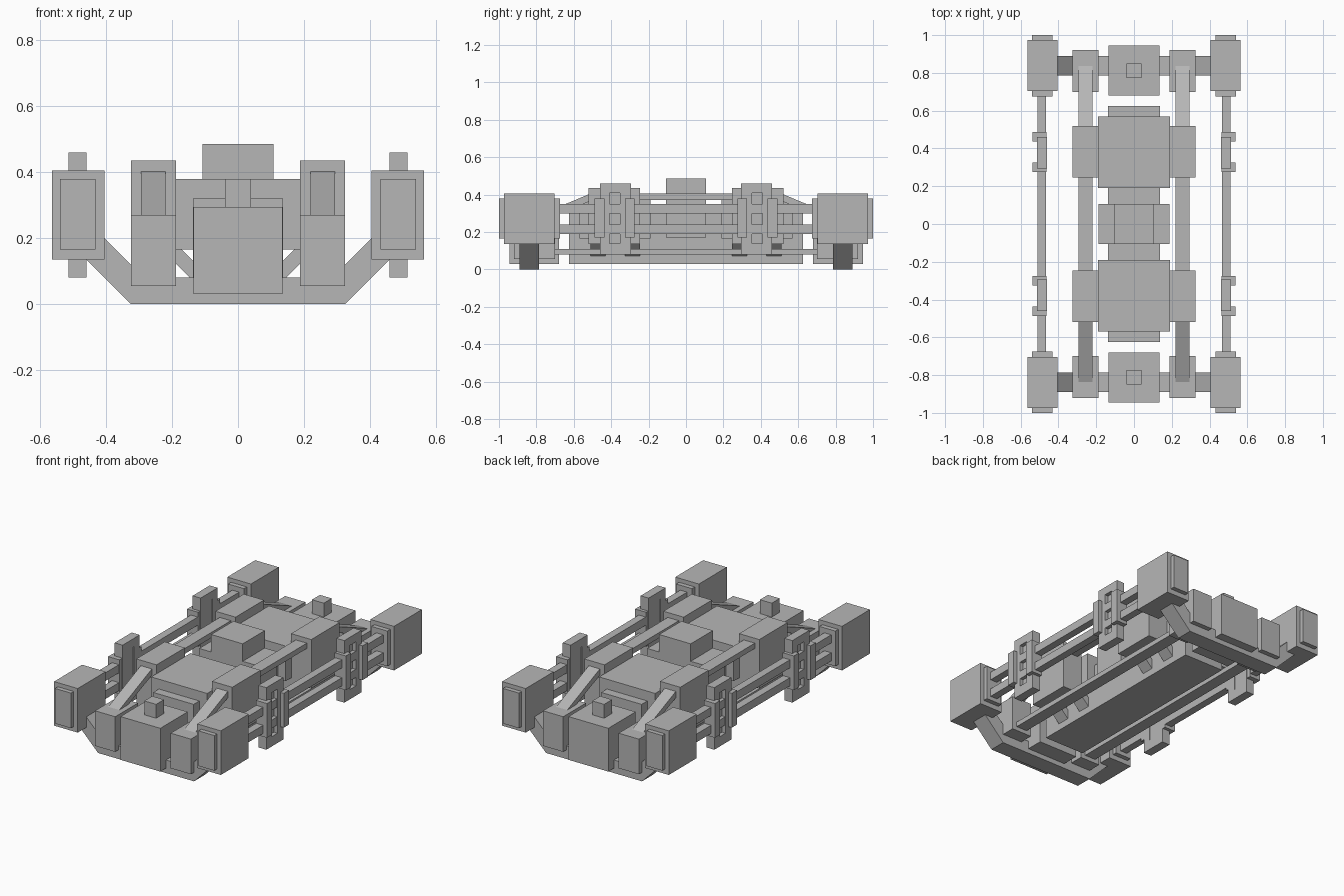
import bpy
import bmesh

cube = bpy.data.objects.get("Cube")
if cube:
    bpy.data.objects.remove(cube, do_unlink=True)

grey = bpy.data.materials.new("plain_grey")
grey.use_nodes = True
COLOUR = (0.47, 0.47, 0.47, 1)
grey.diffuse_color = COLOUR
grey.node_tree.nodes["Principled BSDF"].inputs["Base Color"].default_value = COLOUR


def finish(name, bm):
    bmesh.ops.recalc_face_normals(bm, faces=bm.faces)
    mesh = bpy.data.meshes.new(name)
    bm.to_mesh(mesh)
    bm.free()
    mesh.materials.append(grey)
    obj = bpy.data.objects.new(name, mesh)
    bpy.context.collection.objects.link(obj)
    return obj


def box(name, x, y, z):
    """Box from three (low, high) ranges."""
    bm = bmesh.new()
    bmesh.ops.create_cube(bm, size=1)
    for v in bm.verts:
        v.co = [r[0] if c < 0 else r[1] for c, r in zip(v.co, (x, y, z))]
    return finish(name, bm)


def prism(name, points, axis, low, high):
    """Extrude a 2D profile along x or y; the profile's second value is z."""
    def place(p, d):
        return (d, p[0], p[1]) if axis == "x" else (p[0], d, p[1])
    bm = bmesh.new()
    face = bm.faces.new([bm.verts.new(place(p, low)) for p in points])
    moved = bmesh.ops.extrude_face_region(bm, geom=[face])["geom"]
    for v in moved:
        if isinstance(v, bmesh.types.BMVert):
            v.co["xy".index(axis)] = high
    return finish(name, bm)


def mirror(obj, x=True, y=True):
    """Reflect a part across the centre planes."""
    mod = obj.modifiers.new("mirror", "MIRROR")
    mod.use_axis = (x, y, False)
    mod.use_clip = False
    mod.use_mirror_merge = False


def sym(r):
    return (-r, r)


# Central spine and raised middle block
box("spine", sym(.137), sym(.625), (.03, .32))
box("middle_block", sym(.188), sym(.107), (.17, .378))
box("middle_top", sym(.107), sym(.107), (.37, .485))

# Main bodies and the blocks on their sides
mirror(box("main_body", sym(.19), (.19, .57), (.165, .38)), x=False)
mirror(box("side_block", (.188, .325), (.245, .52), (.135, .435)))

# Sloping struts from spine to side blocks
strut = [(.1, .055), (.12, .055), (.25, .185), (.19, .185), (.1, .095)]
for low, high in ((.245, .325), (.43, .51)):
    mirror(prism("spine_strut", strut, "y", low, high))

# Upper and lower inner rails
mirror(box("upper_rail", (.22, .295), sym(.26), (.372, .405)), y=False)
mirror(box("lower_rail", (.22, .295), sym(.72), (.08, .11)), y=False)
slope = [(.5, .41), (.84, .268), (.8, .25), (.5, .37)]
mirror(prism("sloping_rail", slope, "x", .22, .295))

# End blocks, caps and inner posts
mirror(box("end_block", sym(.135), (.68, .945), (.03, .295)), x=False)
mirror(box("end_cap", sym(.04), (.773, .85), (.29, .38)), x=False)
mirror(box("inner_post", (.188, .325), (.7, .92), (.055, .27)))

# Upswept cross beams
half = [(.325, 0), (.46, .135), (.46, .255), (.285, .08)]
beam = half + [(-x, z) for x, z in reversed(half)]
mirror(prism("cross_beam", beam, "y", .785, .89), x=False)

# Corner boxes with raised end plates
mirror(box("corner_box", (.405, .565), (.703, .973), (.135, .405)))
mirror(box("corner_plate", (.432, .54), (.675, 1), (.165, .38)))

# Outer rails
for low, high in ((.3, .35), (.19, .24)):
    mirror(box("outer_rail", (.465, .512), sym(.7), (low, high)), y=False)

# Rail brackets: recessed frame with flanking posts
mirror(box("bracket_back", (.464, .49), (.3, .45), (.1, .44)))
for low, high in ((.295, .352), (.41, .46)):
    mirror(box("bracket_side", (.46, .514), (low, high), (.08, .46)))
for low, high in ((.08, .14), (.41, .46)):
    mirror(box("bracket_end", (.46, .514), (.295, .46), (low, high)))
for low, high in ((.275, .325), (.437, .488)):
    mirror(box("bracket_post", (.463, .538), (low, high), (.17, .38)))
